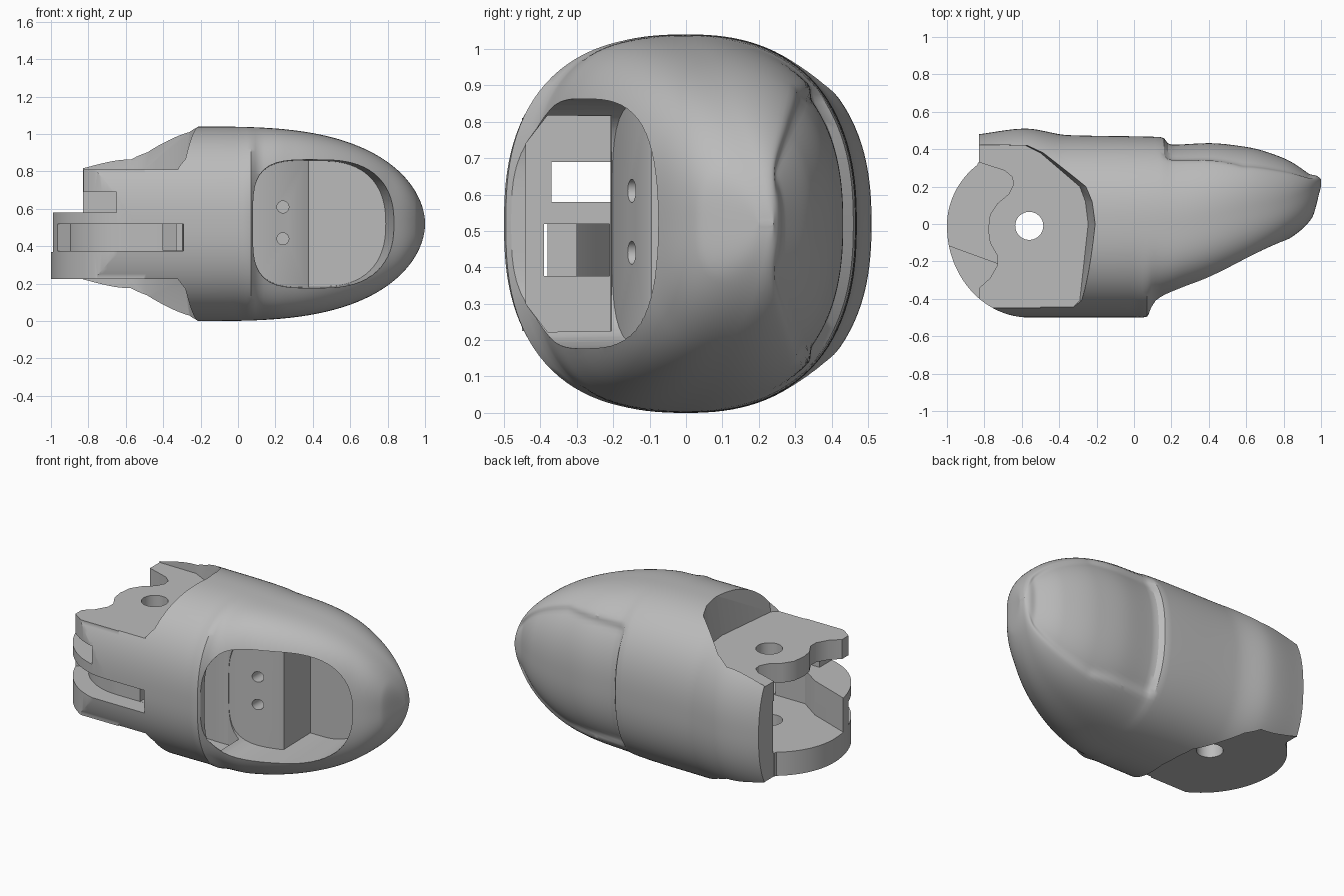
import bpy, bmesh, math
from math import sin, cos, pi, radians

cube = bpy.data.objects.get("Cube")
if cube:
    bpy.data.objects.remove(cube, do_unlink=True)

MID = 0.52  # height of the horizontal symmetry plane

grey = bpy.data.materials.new("plain_grey")
grey.use_nodes = True
grey.diffuse_color = (0.5, 0.5, 0.5, 1)
grey.node_tree.nodes["Principled BSDF"].inputs["Base Color"].default_value = (0.5, 0.5, 0.5, 1)


def loft(name, rings):
    """Closed solid through rings of equal point count."""
    bm = bmesh.new()
    vs = [[bm.verts.new(p) for p in r] for r in rings]
    n = len(rings[0])
    for a, b in zip(vs, vs[1:]):
        for i in range(n):
            bm.faces.new((a[i], a[(i + 1) % n], b[(i + 1) % n], b[i]))
    bm.faces.new(vs[0])
    bm.faces.new(vs[-1])
    bmesh.ops.recalc_face_normals(bm, faces=bm.faces)
    me = bpy.data.meshes.new(name)
    bm.to_mesh(me)
    bm.free()
    ob = bpy.data.objects.new(name, me)
    bpy.context.collection.objects.link(ob)
    me.materials.append(grey)
    return ob


def prism(name, pts, lo, hi, axis="z", end=None):
    """Extrude a 2D outline along an axis; end is an optional second outline."""
    put = {"x": lambda a, b, h: (h, a, b),
           "y": lambda a, b, h: (a, h, b),
           "z": lambda a, b, h: (a, b, h)}[axis]
    return loft(name, [[put(a, b, lo) for a, b in pts],
                       [put(a, b, hi) for a, b in (end or pts)]])


def box(name, x, y, z):
    return prism(name, [(x[0], y[0]), (x[1], y[0]), (x[1], y[1]), (x[0], y[1])], *z)


def arc(cx, cy, rx, ry, a0, a1, n=32):
    return [(cx + rx * cos(radians(a0 + (a1 - a0) * i / n)),
             cy + ry * sin(radians(a0 + (a1 - a0) * i / n))) for i in range(n + 1)]


def combine(target, tool, op="DIFFERENCE"):
    mod = target.modifiers.new(tool.name, "BOOLEAN")
    mod.operation, mod.solver, mod.object = op, "EXACT", tool
    bpy.context.view_layer.objects.active = target
    bpy.ops.object.modifier_apply(modifier=mod.name)
    bpy.data.objects.remove(tool, do_unlink=True)


def smooth(t):
    t = min(1, max(0, t))
    return t * t * (3 - 2 * t)


def curve(keys, x):
    """Smooth interpolation through (position, value) keys."""
    if x <= keys[0][0]:
        return keys[0][1]
    slope = [(b[1] - a[1]) / (b[0] - a[0]) for a, b in zip(keys, keys[1:])]
    tan = [slope[0]] + [0 if p * q <= 0 else 2 * p * q / (p + q)
                        for p, q in zip(slope, slope[1:])] + [slope[-1]]
    for i in range(len(slope)):
        (x0, y0), (x1, y1) = keys[i], keys[i + 1]
        if x <= x1:
            h = x1 - x0
            t = (x - x0) / h
            return (y0 * (1 + 2 * t) * (1 - t) ** 2 + y1 * t * t * (3 - 2 * t)
                    + h * t * (1 - t) * (tan[i] * (1 - t) - tan[i + 1] * t))
    return keys[-1][1]


# Fingertip shell: rounded sections along x, with a recessed nail at the back
BACK = [(-.83, .48), (-.58, .51), (-.35, .475), (.15, .465), (.2, .452), (.4, .46),
        (.6, .44), (.8, .38), (.93, .3), (1, .24)]
FRONT = [(-.83, -.5), (.06, -.5), (.11, -.44), (.19, -.4), (.4, -.325), (.6, -.23),
         (.8, -.1), (.95, .03), (1, .2)]
CENTRE = [(-.83, 0), (.2, 0), (.6, .08), (.8, .12), (1, .22)]


def section(x, n=128):
    t = max(0, (x + .2) / 1.2)
    hz = max(.008, .52 * max(0, 1 - t ** 3) ** (1 / 1.9))
    yb, yf, yc = curve(BACK, x), curve(FRONT, x), curve(CENTRE, x)
    ring = []
    for i in range(n):
        c, s = cos(2 * pi * (i + .5) / n), sin(2 * pi * (i + .5) / n)
        e = 2.4 if c > 0 else 2.4 + .8 * smooth(x / .25)
        r = (abs(c) ** e + abs(s) ** e) ** (-1 / e)
        y, z = yc + c * r * ((yb - yc) if c > 0 else (yc - yf)), s * r * hz
        if c > 0:
            w = min(.36, .82 * hz)
            y -= .028 * (smooth((x - .15) / .04) * smooth((w - abs(z)) / .05 + .5)
                         * smooth((.99 - x) / .06))
        ring.append((x, y, MID + z))
    return ring


N = 110
shell = loft("fingertip_shell", [section(-.83 + 1.83 * sin(i / N * pi / 2)) for i in range(N + 1)])

# Hinge knuckle: block joined on, rounded in plan, then thinned above and below
combine(shell, box("hinge_block", (-1.15, -.5), (-.45, .33), (.18, .86)), "UNION")
rim = arc(-.56, -.01, .44, .42, 129, 180) + arc(-.56, -.01, .44, .49, 180, 270)
combine(shell, prism("round_cut", rim + [(-.56, -.8), (-1.4, -.8), (-1.4, rim[0][1] + .02),
                                         (-.832, rim[0][1] + .02)], -.2, 1.3))
pocket = [(-1.4, .43), (-.58, .42), (-.5, .38), (-.29, .2), (-.26, .12), (-.245, 0),
          (-.29, -.41), (-.32, -.44), (-.34, -.8), (-1.4, -.8)]
flared = [(x + .055, y) for x, y in pocket]
combine(shell, prism("upper_pocket", pocket, .81, 1.15, end=flared))
combine(shell, prism("lower_pocket", pocket, .225, -.11, end=flared))

# Hinge fork: inner gap, side gap and wavy edge of the upper plate
combine(shell, prism("fork_gap", [(-1.4, .035), (-.73, -.21), (-.6, -.3), (-.34, -.3), (-.3, .1),
                                  (-.55, .34), (-1.4, .34)], .37, .69))
combine(shell, prism("side_gap", [(-1.4, -.8), (-.65, -.8), (-.65, -.37), (0, -.37), (0, -.21),
                                  (-.4, -.2), (-.4, 0), (-1.4, 0)], .58, .69))
combine(shell, prism("wavy_edge", [(-1.4, .33), (-.83, .33), (-.69, .285), (-.65, .25), (-.645, .21),
                                   (-.67, .16), (-.73, .11), (-.77, .05), (-.78, -.03), (-.77, -.1),
                                   (-.73, -.17), (-.73, -.22), (-.77, -.29), (-.825, -.34),
                                   (-.825, -.8), (-1.4, -.8)], .58, .95))

# Cable groove around the hinge and its tunnel into the tip
groove = arc(-.56, -.01, .37, .37, 205, 270) + [(-.3, -.38), (-.27, -.8), (-1.4, -.8), (-1.4, -.4)]
combine(shell, prism("cable_groove", groove, .375, .52))
combine(shell, box("cable_tunnel", (-.4, 0), (-.39, -.21), (.376, .519)))
combine(shell, prism("pin_hole", arc(-.56, -.01, .075, .075, 0, 350, 35), -.2, 1.3))


# Pad opening: squarer towards the hinge, rounder towards the tip
def opening(right, hz, n=72):
    pts = []
    for i in range(n):
        c, s = cos(2 * pi * i / n), sin(2 * pi * i / n)
        e = 2.4 if c > 0 else 4
        r = (abs(c) ** e + abs(s) ** e) ** (-1 / e)
        pts.append((.45 + c * r * (right if c > 0 else .37), MID + s * r * hz))
    return pts


combine(shell, prism("pad_opening", opening(.5, .35), -.7, .16, "y", opening(.34, .335)))
combine(shell, prism("hollow", [(-.205, .17), (-.34, .17), (-.44, .3), (-.44, .74),
                                (-.34, .87), (-.205, .87)], -.2, .15, "x"))

# Pad mount inside the opening, with two screw holes
mount = prism("pad_mount", [(-.02, -.207), (.07, -.207), (.37, -.105), (.38, -.095),
                            (.38, .2), (-.02, .2)], .16, .88)
for z in (.44, .61):
    combine(mount, prism("screw_hole", arc(.24, z, .032, .032, 0, 345, 23), -.3, -.06, "y"))

for ob in (shell, mount):
    bpy.ops.object.select_all(action="DESELECT")
    ob.select_set(True)
    bpy.context.view_layer.objects.active = ob
    bpy.ops.object.shade_smooth_by_angle(angle=radians(32))
